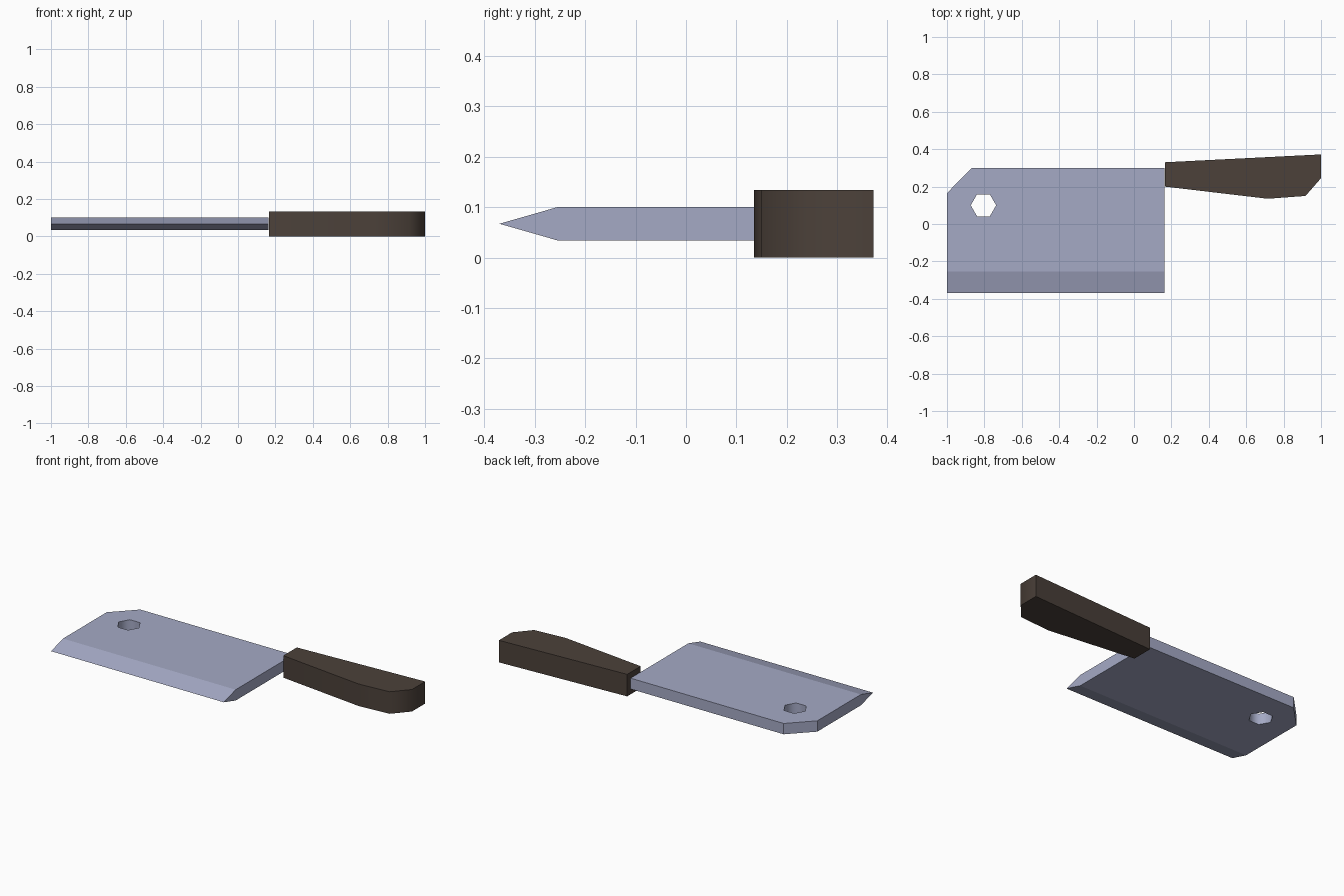
import bpy, bmesh, math
from mathutils import Vector, Matrix

cube = bpy.data.objects.get("Cube")
if cube:
    bpy.data.objects.remove(cube, do_unlink=True)


def make_material(name, rgb):
    mat = bpy.data.materials.new(name)
    mat.use_nodes = True
    mat.diffuse_color = (*rgb, 1)
    mat.node_tree.nodes["Principled BSDF"].inputs["Base Color"].default_value = (*rgb, 1)
    return mat


def prism(points, direction):
    """Extrude a closed flat outline along a direction."""
    bm = bmesh.new()
    face = bm.faces.new([bm.verts.new(p) for p in points])
    result = bmesh.ops.extrude_face_region(bm, geom=[face])
    verts = [g for g in result["geom"] if isinstance(g, bmesh.types.BMVert)]
    bmesh.ops.translate(bm, verts=verts, vec=direction)
    bmesh.ops.recalc_face_normals(bm, faces=bm.faces)
    return bm


def add_object(name, bm, mat):
    bmesh.ops.recalc_face_normals(bm, faces=bm.faces)
    mesh = bpy.data.meshes.new(name)
    bm.to_mesh(mesh)
    bm.free()
    mesh.materials.append(mat)
    obj = bpy.data.objects.new(name, mesh)
    bpy.context.collection.objects.link(obj)
    return obj


def activate(obj):
    bpy.ops.object.select_all(action="DESELECT")
    obj.select_set(True)
    bpy.context.view_layer.objects.active = obj


steel = make_material("blue_grey_steel", (0.375, 0.4, 0.56))
wood = make_material("dark_brown_wood", (0.072, 0.053, 0.042))

# Blade: wedge-edged cross-section swept along x
LOW, MID, HIGH = 0.034, 0.067, 0.1
section = [(-0.37, MID), (-0.255, HIGH), (0.3, HIGH), (0.3, LOW), (-0.255, LOW)]
bm = prism([(-1, y, z) for y, z in section], (1.163, 0, 0))

# Clipped corner at the far end of the spine
cut = bmesh.ops.bisect_plane(bm, geom=bm.verts[:] + bm.edges[:] + bm.faces[:],
                             plane_co=(-0.868, 0.3, 0),
                             plane_no=Vector((-0.135, 0.132, 0)).normalized(),
                             clear_outer=True)
bmesh.ops.holes_fill(bm, edges=[e for e in bm.edges if e.is_boundary])
blade = add_object("blade", bm, steel)

# Six-sided hanging hole with a smooth wall
bm = bmesh.new()
bmesh.ops.create_cone(bm, cap_ends=True, segments=6, radius1=0.068, radius2=0.068,
                      depth=0.4, matrix=Matrix.Translation((-0.805, 0.1, MID))
                      @ Matrix.Rotation(math.pi / 2, 4, "Z"))
# Keep two corners of the hole pointing along x
corner = max(bm.verts, key=lambda v: v.co.x).co
if abs(corner.y - 0.1) > 0.01:
    bmesh.ops.rotate(bm, verts=bm.verts, cent=(-0.805, 0.1, MID),
                     matrix=Matrix.Rotation(math.pi / 6, 3, "Z"))
for face in bm.faces:
    face.smooth = True
cutter = add_object("hole_cutter", bm, steel)
cutter.hide_render = True

boolean = blade.modifiers.new("hanging_hole", "BOOLEAN")
boolean.operation = "DIFFERENCE"
boolean.solver = "EXACT"
boolean.object = cutter
activate(blade)
bpy.ops.object.modifier_apply(modifier=boolean.name)
bpy.data.objects.remove(cutter, do_unlink=True)

# Handle: tapered grip outline extruded upward
grip = [(0.165, 0.33), (1, 0.372), (1, 0.245), (0.917, 0.15), (0.715, 0.135), (0.165, 0.2)]
handle = add_object("handle", prism([(x, y, 0) for x, y in grip], (0, 0, 0.134)), wood)
activate(handle)
bpy.ops.object.shade_smooth_by_angle(angle=math.radians(55))
